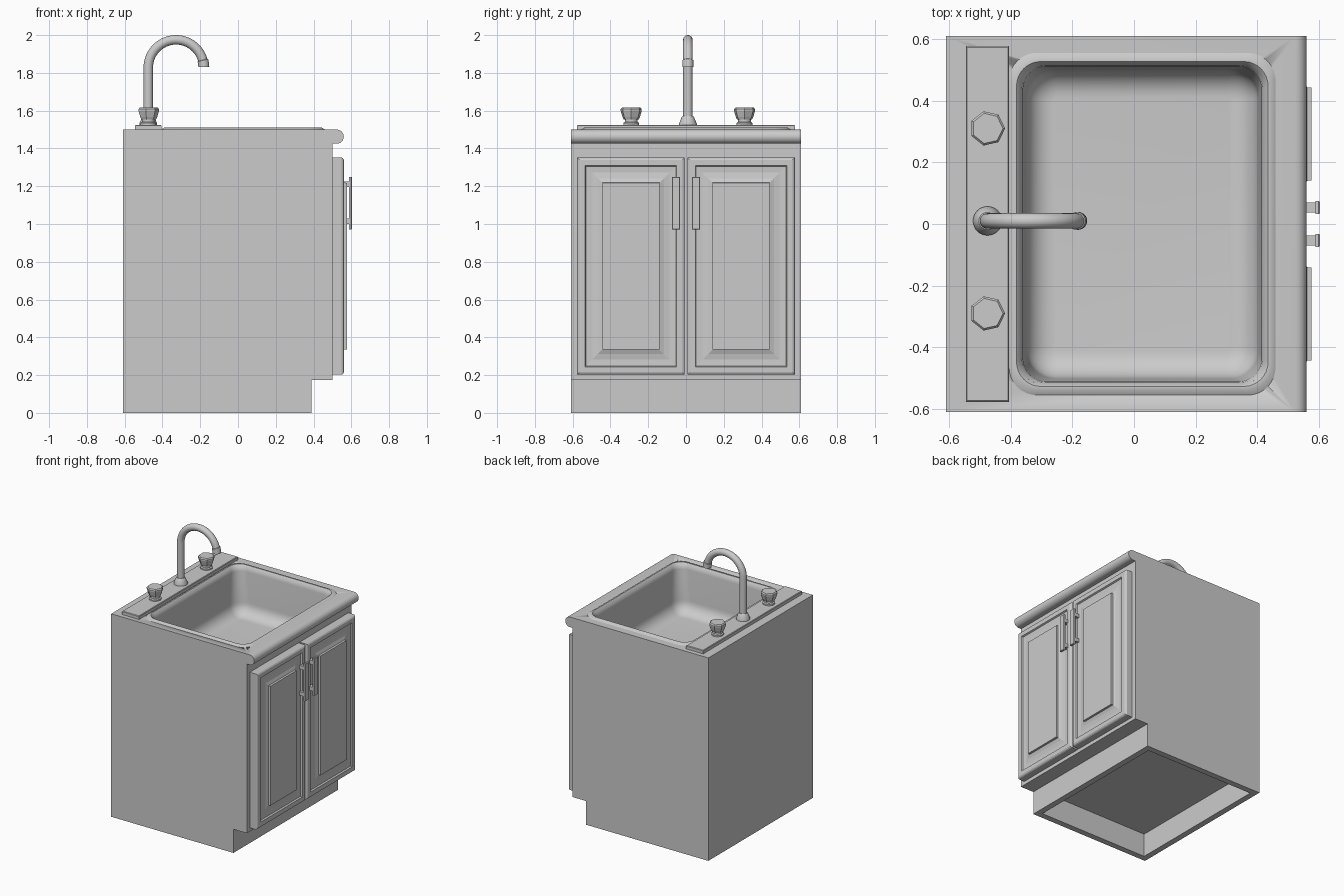
import bpy, bmesh
from math import sin, cos, pi, radians

if "Cube" in bpy.data.objects:
    bpy.data.objects.remove(bpy.data.objects["Cube"])


def loft(name, rings, start=True, end=True, smooth=True):
    """Skin equal-length rings; rings run counter-clockwise seen from the end."""
    bm = bmesh.new()
    vs = [[bm.verts.new(p) for p in ring] for ring in rings]
    n = len(rings[0])
    for a, b in zip(vs, vs[1:]):
        for j in range(n):
            k = (j + 1) % n
            bm.faces.new((a[j], a[k], b[k], b[j]))
    if start:
        bm.faces.new(vs[0][::-1])
    if end:
        bm.faces.new(vs[-1])
    me = bpy.data.meshes.new(name)
    bm.to_mesh(me)
    bm.free()
    ob = bpy.data.objects.new(name, me)
    bpy.context.collection.objects.link(ob)
    bpy.ops.object.select_all(action='DESELECT')
    ob.select_set(True)
    bpy.context.view_layer.objects.active = ob
    if smooth:
        bpy.ops.object.shade_smooth_by_angle(angle=radians(35))
    return ob


def rect_z(x0, x1, y, z):
    return [(x0, -y, z), (x1, -y, z), (x1, y, z), (x0, y, z)]


def rect_x(y, hy, z, hz, x):
    return [(x, y - hy, z - hz), (x, y + hy, z - hz), (x, y + hy, z + hz), (x, y - hy, z + hz)]


def circle(x, y, z, r, n):
    return [(x + r * cos(2 * pi * i / n), y + r * sin(2 * pi * i / n), z) for i in range(n)]


def round_rect(cx, hx, hy, r, z, seg=8):
    pts = []
    for q, (sx, sy) in enumerate(((1, 1), (-1, 1), (-1, -1), (1, -1))):
        for i in range(seg + 1):
            a = pi / 2 * (q + i / seg)
            pts.append((cx + sx * (hx - r) + r * cos(a), sy * (hy - r) + r * sin(a), z))
    return pts


# Hollow plinth and open-topped carcass
loft("toe_kick", [rect_z(-.565, .345, .565, .175), rect_z(-.565, .345, .565, 0),
                  rect_z(-.61, .39, .61, 0), rect_z(-.61, .39, .61, .175)], end=False)
loft("cabinet_body", [rect_z(-.61, .50, .61, .175), rect_z(-.61, .50, .61, 1.43)], end=False)

# Countertop with rounded nose, cut out for the sink
nose = [(.5225 + .0375 * cos(a), 1.4625 + .0375 * sin(a))
        for a in [-pi / 2 + pi * i / 12 for i in range(13)]]
profile = [(-.61, 1.425)] + nose + [(-.61, 1.5)]
counter = loft("countertop", [[(x, y, z) for x, z in profile] for y in (.61, -.61)])
SX = .027
cutter = loft("sink_cutter", [round_rect(SX, .40, .52, .08, z) for z in (1.3, 1.6)])
cutter.hide_render = True
mod = counter.modifiers.new("sink_hole", 'BOOLEAN')
mod.object = cutter
mod.operation = 'DIFFERENCE'
mod.solver = 'EXACT'
bpy.context.view_layer.objects.active = counter
bpy.ops.object.modifier_apply(modifier=mod.name)
bpy.data.objects.remove(cutter)

# Sink: raised rim, walls, filleted floor
rings = [round_rect(SX, hx, hy, r, z) for hx, hy, r, z in (
    (.432, .555, .09, 1.5), (.418, .538, .085, 1.51), (.408, .527, .08, 1.51),
    (.391, .514, .075, 1.492), (.387, .511, .075, 1.47))]
F = .09
for i in range(9):
    a = pi / 2 * i / 8
    d = F * (1 - cos(a))
    rings.append(round_rect(SX, .377 - d, .501 - d, .095 - d * .9, 1.16 + F - F * sin(a)))
loft("sink_basin", rings, start=False)

# Tap ledge
loft("tap_ledge", [rect_z(-.545, -.405, .577, 1.5), rect_z(-.545, -.405, .577, 1.521),
                   rect_z(-.541, -.409, .573, 1.525)], start=False)

# Tap handles: round neck and seven-sided knob
TX, TY = -.475, .01
for side, label in ((1, "left"), (-1, "right")):
    y = TY + side * .30
    loft(f"tap_neck_{label}", [circle(TX, y, z, r, 24) for r, z in
                               ((.042, 1.525), (.042, 1.535), (.034, 1.54), (.034, 1.556))])
    loft(f"tap_knob_{label}", [circle(TX, y, z, r, 7) for r, z in
                               ((.040, 1.552), (.047, 1.566), (.057, 1.598), (.057, 1.608), (.050, 1.616))],
         smooth=False)

# Faucet base and gooseneck spout
loft("faucet_base", [circle(TX, TY, z, r, 32) for r, z in
                     ((.047, 1.525), (.047, 1.532), (.033, 1.565), (.028, 1.572))])
R, CZ = .147, 1.828
path = [(TX, 1.55, pi, .025)]
path += [(TX + R + R * cos(a), CZ + R * sin(a), a, .025)
         for a in [pi - radians(164) * i / 28 for i in range(29)]]
path += [(TX + R + R * cos(a), CZ + R * sin(a), a, r) for a, r in
         ((radians(15), .029), (radians(8), .029), (radians(1), .029))]
spout = []
for x, z, a, r in path:
    ring = []
    for i in range(24):
        t = 2 * pi * i / 24
        ring.append((x - r * cos(t) * cos(a), TY + r * sin(t), z - r * cos(t) * sin(a)))
    spout.append(ring)
loft("faucet_spout", spout)

# Raised-panel doors and bar handles, mirrored about the middle
door_profile = ((0, .50), (0, .548), (.004, .555), (.012, .56), (.042, .56), (.047, .549),
                (.080, .547), (.110, .552), (.133, .561), (.134, .576))
for side, label in ((1, "left"), (-1, "right")):
    loft(f"door_{label}", [rect_x(side * .2915, .2845 - d, .777, .575 - d, x)
                           for d, x in door_profile], smooth=False)
    y = side * .053
    loft(f"handle_bar_{label}", [rect_x(y, .021, 1.11, .14, .588), rect_x(y, .021, 1.11, .14, .599),
                                 rect_x(y, .018, 1.11, .137, .603)], smooth=False)
    for z, end in ((1.21, "top"), (1.015, "bottom")):
        loft(f"handle_post_{label}_{end}", [rect_x(y, .016, z, .014, .55),
                                            rect_x(y, .016, z, .014, .59)], smooth=False)
